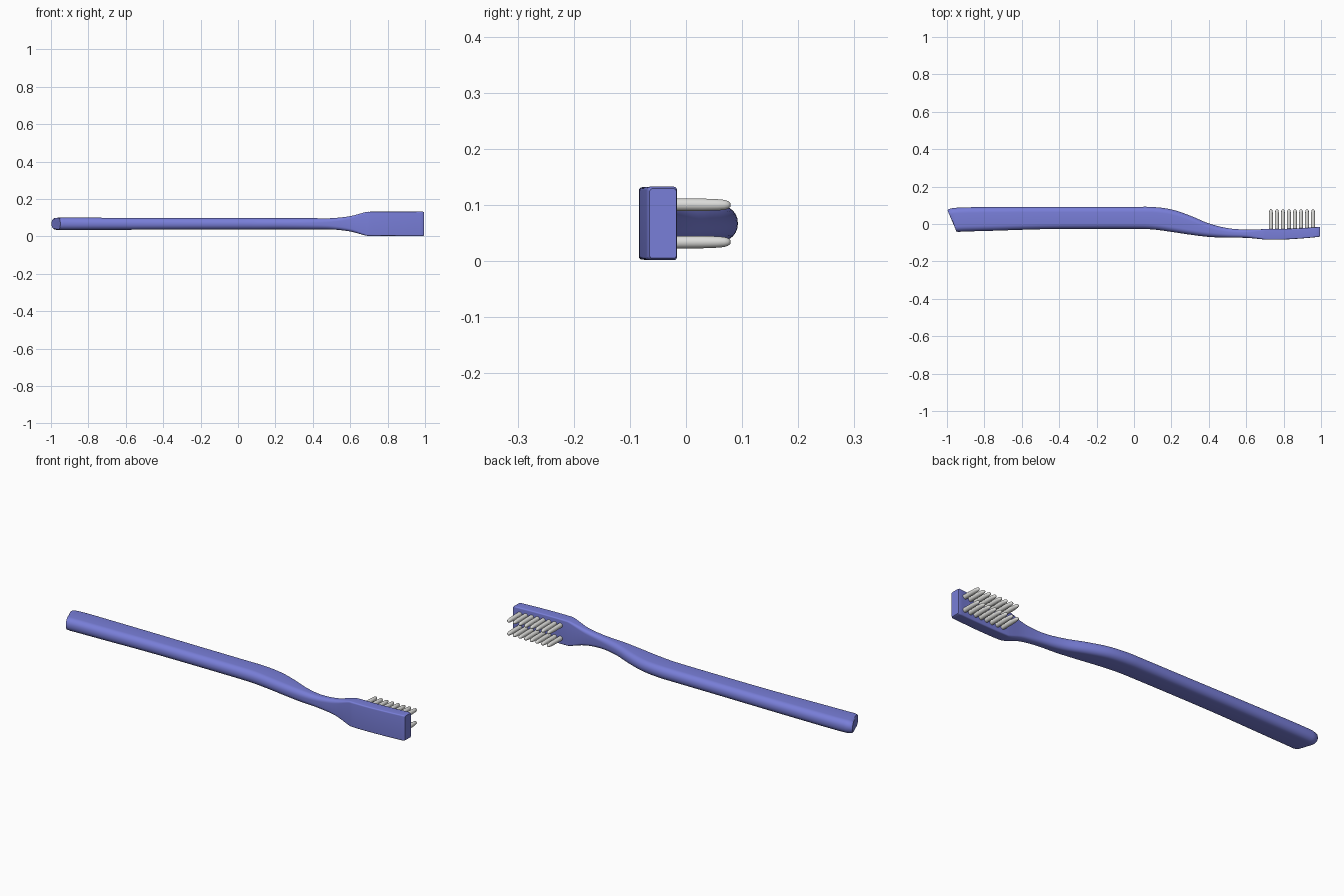
import bpy, bmesh, math

if "Cube" in bpy.data.objects:
    bpy.data.objects.remove(bpy.data.objects["Cube"])

ZC = 0.067  # centre height of the whole brush


def material(name, rgb):
    m = bpy.data.materials.new(name)
    m.diffuse_color = (*rgb, 1)
    m.use_nodes = True
    m.node_tree.nodes["Principled BSDF"].inputs["Base Color"].default_value = m.diffuse_color
    return m


blue = material("periwinkle plastic", (0.19, 0.21, 0.69))
white = material("bristle white", (0.72, 0.72, 0.70))


def loft(name, rings, mat, angle):
    """Skin a list of equal-length point rings and cap both ends."""
    bm = bmesh.new()
    loops = [[bm.verts.new(p) for p in r] for r in rings]
    n = len(loops[0])
    for a, b in zip(loops, loops[1:]):
        for i in range(n):
            bm.faces.new((a[i], a[(i + 1) % n], b[(i + 1) % n], b[i]))
    bm.faces.new(loops[0])
    bm.faces.new(loops[-1])
    bmesh.ops.recalc_face_normals(bm, faces=bm.faces)
    me = bpy.data.meshes.new(name)
    bm.to_mesh(me)
    bm.free()
    me.materials.append(mat)
    ob = bpy.data.objects.new(name, me)
    bpy.context.collection.objects.link(ob)
    bpy.ops.object.select_all(action='DESELECT')
    ob.select_set(True)
    bpy.context.view_layer.objects.active = ob
    bpy.ops.object.shade_smooth_by_angle(angle=math.radians(angle))
    return ob


def section(x, y0, y1, hz, r, shear):
    """Rounded rectangle across the handle; shear slants it for the butt end."""
    r = min(r, hz * 0.98, (y1 - y0) * 0.49)
    pts = []
    for k, (sy, sz) in enumerate([(1, 1), (-1, 1), (-1, -1), (1, -1)]):
        cy = (y1 - r) if sy > 0 else (y0 + r)
        for j in range(7):
            a = math.pi / 2 * (k + j / 6)
            y = cy + r * math.cos(a)
            z = sz * (hz - r) + r * math.sin(a)
            pts.append((x + shear * (y1 - y) / (y1 - y0), y, ZC + z))
    return pts


def catmull(a, b, c, d, t):
    return [0.5 * (2 * q + (r - p) * t + (2 * p - 5 * q + 4 * r - s) * t * t
                   + (3 * q - p - 3 * r + s) * t ** 3) for p, q, r, s in zip(a, b, c, d)]


# handle stations: x, low y, high y, half thickness in z, corner radius, shear
butt = [(-0.997, -0.033, 0.072, 0.026, 0.026, 0.045),
        (-0.990, -0.041, 0.080, 0.031, 0.029, 0.040)]
body = [(-0.965, -0.042, 0.086, 0.033, 0.030, 0.03),
        (-0.90, -0.040, 0.089, 0.033, 0.030, 0),
        (-0.75, -0.036, 0.091, 0.0325, 0.030, 0),
        (-0.50, -0.028, 0.092, 0.0315, 0.029, 0),
        (-0.25, -0.026, 0.092, 0.031, 0.029, 0),
        (0.00, -0.026, 0.092, 0.031, 0.029, 0),
        (0.10, -0.029, 0.091, 0.031, 0.029, 0),
        (0.20, -0.042, 0.078, 0.030, 0.028, 0),
        (0.30, -0.057, 0.045, 0.030, 0.027, 0),
        (0.40, -0.069, 0.003, 0.030, 0.025, 0),
        (0.50, -0.073, -0.022, 0.030, 0.020, 0),
        (0.60, -0.074, -0.030, 0.041, 0.016, 0),
        (0.68, -0.081, -0.028, 0.062, 0.009, 0),
        (0.71, -0.084, -0.027, 0.0645, 0.007, 0),
        (0.80, -0.083, -0.026, 0.0645, 0.006, 0),
        (0.90, -0.077, -0.022, 0.065, 0.006, 0),
        (0.988, -0.069, -0.016, 0.0655, 0.006, 0)]
tip = [(0.995, -0.065, -0.017, 0.062, 0.006, 0)]

rings = [section(*s) for s in butt]
for i in range(len(body) - 1):
    a, d = body[max(i - 1, 0)], body[min(i + 2, len(body) - 1)]
    for j in range(4):
        rings.append(section(*catmull(a, body[i], body[i + 1], d, j / 4)))
rings += [section(*s) for s in [body[-1]] + tip]
loft("brush_handle", rings, blue, 38)


# bristle tufts: two rows of eight rounded, slightly tapered pegs
def tuft(name, x, z, lean):
    prof = [(-0.04, 0.0115), (-0.018, 0.0115), (0.030, 0.0113), (0.055, 0.0104),
            (0.068, 0.0092), (0.075, 0.0070), (0.079, 0.0035)]
    rs = []
    for y, r in prof:
        zc = z + lean * (y + 0.02)
        rs.append([(x + r * math.cos(a), y, zc + r * math.sin(a))
                   for a in (2 * math.pi * k / 14 for k in range(14))])
    loft(name, rs, white, 60)


for side in (1, -1):
    for i in range(8):
        tuft(f"bristle_{'upper' if side > 0 else 'lower'}_{i + 1}",
             0.732 + i * 0.0322, ZC + side * 0.0335, -side * 0.005)
